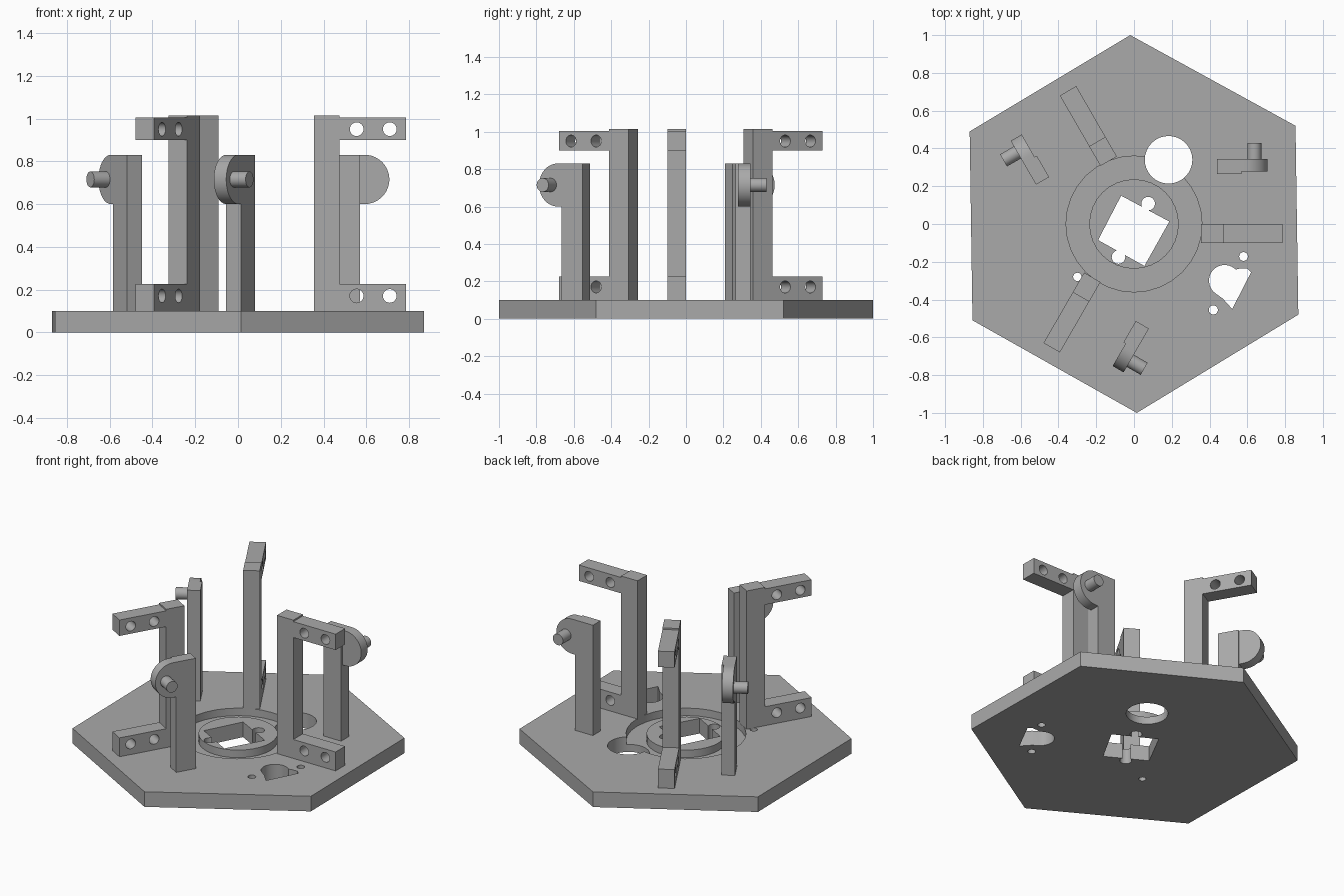
import bpy, bmesh
from math import sin, cos, pi, radians
from mathutils import Matrix

cube = bpy.data.objects.get("Cube")
if cube:
    bpy.data.objects.remove(cube, do_unlink=True)

grey = bpy.data.materials.new("plain grey")
grey.use_nodes = True
COLOUR = (0.40, 0.40, 0.40, 1)
grey.diffuse_color = COLOUR
grey.node_tree.nodes["Principled BSDF"].inputs["Base Color"].default_value = COLOUR


def circle(x, y, r, n=32, start=0, end=2 * pi):
    """Points of a circle, or of an arc when start and end are given."""
    full = end - start > 6.28
    steps = n if full else n - 1
    return [(x + r * cos(start + (end - start) * i / steps),
             y + r * sin(start + (end - start) * i / steps)) for i in range(n)]


def prism(name, outline, low, high, upright=False):
    """Extrude an outline along z, or an xz outline along y when upright."""
    bm = bmesh.new()
    place = (lambda a, b, h: (a, h, b)) if upright else (lambda a, b, h: (a, b, h))
    face = bm.faces.new([bm.verts.new(place(a, b, low)) for a, b in outline])
    result = bmesh.ops.extrude_face_region(bm, geom=[face])
    moved = [v for v in result["geom"] if isinstance(v, bmesh.types.BMVert)]
    bmesh.ops.translate(bm, verts=moved, vec=place(0, 0, high - low))
    bmesh.ops.recalc_face_normals(bm, faces=bm.faces)
    mesh = bpy.data.meshes.new(name)
    bm.to_mesh(mesh)
    bm.free()
    mesh.materials.append(grey)
    obj = bpy.data.objects.new(name, mesh)
    bpy.context.collection.objects.link(obj)
    return obj


def combine(target, tool, operation="DIFFERENCE"):
    """Apply a boolean with the tool, then discard the tool."""
    mod = target.modifiers.new("cut", "BOOLEAN")
    mod.object, mod.operation, mod.solver = tool, operation, "EXACT"
    bpy.context.view_layer.objects.active = target
    bpy.ops.object.modifier_apply(modifier=mod.name)
    bpy.data.objects.remove(tool, do_unlink=True)


def smooth(obj):
    bpy.ops.object.select_all(action="DESELECT")
    obj.select_set(True)
    bpy.context.view_layer.objects.active = obj
    bpy.ops.object.shade_smooth_by_angle(angle=radians(30))


# Hexagonal base with a ring groove around a central hub
TOP = 0.10
base = prism("base_plate", [(-0.02, 1), (0.855, 0.52), (0.87, -0.48),
                            (0.015, -1), (-0.855, -0.51), (-0.87, 0.49)], 0, TOP)
combine(base, prism("groove", circle(0, 0, 0.36), 0.05, 0.2))
combine(base, prism("hub", circle(0, 0, 0.237), 0.03, TOP), "UNION")

# Square socket with two rounded notches
socket = [(-0.068, 0.15), (0.187, 0.013), (0.055, -0.222), (-0.19, -0.085)]
combine(base, prism("socket", socket, -0.1, 0.2))
for x, y in ((0.075, 0.108), (-0.082, -0.175)):
    combine(base, prism("notch", circle(x, y, 0.036, 20), -0.1, 0.2))

# Large round opening and small screw holes
for x, y, r in ((0.183, 0.34, 0.126), (0.58, -0.172, 0.023),
                (0.42, -0.455, 0.024), (-0.30, -0.28, 0.022)):
    combine(base, prism("hole", circle(x, y, r), -0.1, 0.2))

# Drop shaped opening
drop = circle(0.48, -0.30, 0.083, 20, radians(45), radians(235))
drop += [(0.47, -0.395), (0.52, -0.45), (0.62, -0.255), (0.60, -0.235), (0.565, -0.235)]
combine(base, prism("drop_opening", drop, -0.1, 0.2))
smooth(base)

# Three bracket and pin-post pairs, evenly turned about the centre
C_SHAPE = [(0.355, 0.095), (0.785, 0.095), (0.785, 0.225), (0.475, 0.225),
           (0.475, 0.90), (0.785, 0.90), (0.785, 1.005), (0.475, 1.005),
           (0.475, 1.015), (0.355, 1.015)]
POST = [(0.44, 0.095), (0.57, 0.095), (0.57, 0.83), (0.44, 0.83)]
HEAD = [(0.57, 0.60)] + circle(0.593, 0.715, 0.115, 24, -pi / 2, pi / 2) + [(0.57, 0.83)]

for i in range(3):
    tag = "_" + "abc"[i]
    bracket = prism("bracket" + tag, C_SHAPE, -0.10, 0)
    bpy.data.objects.remove(bracket, do_unlink=True)
    bracket = prism("bracket" + tag, C_SHAPE, -0.10, 0, upright=True)
    for x in (0.555, 0.71):
        for z in (0.17, 0.95):
            combine(bracket, prism("bolt_hole", circle(x, z, 0.032, 24), -0.2, 0.1, True))
    parts = [bracket,
             prism("post" + tag, POST, 0.265, 0.345, True),
             prism("post_head" + tag, HEAD, 0.278, 0.345, True),
             prism("pin" + tag, circle(0.637, 0.715, 0.037, 24), 0.34, 0.43, True)]
    for part in parts:
        part.data.transform(Matrix.Rotation(i * 2 * pi / 3, 4, "Z"))
        smooth(part)
